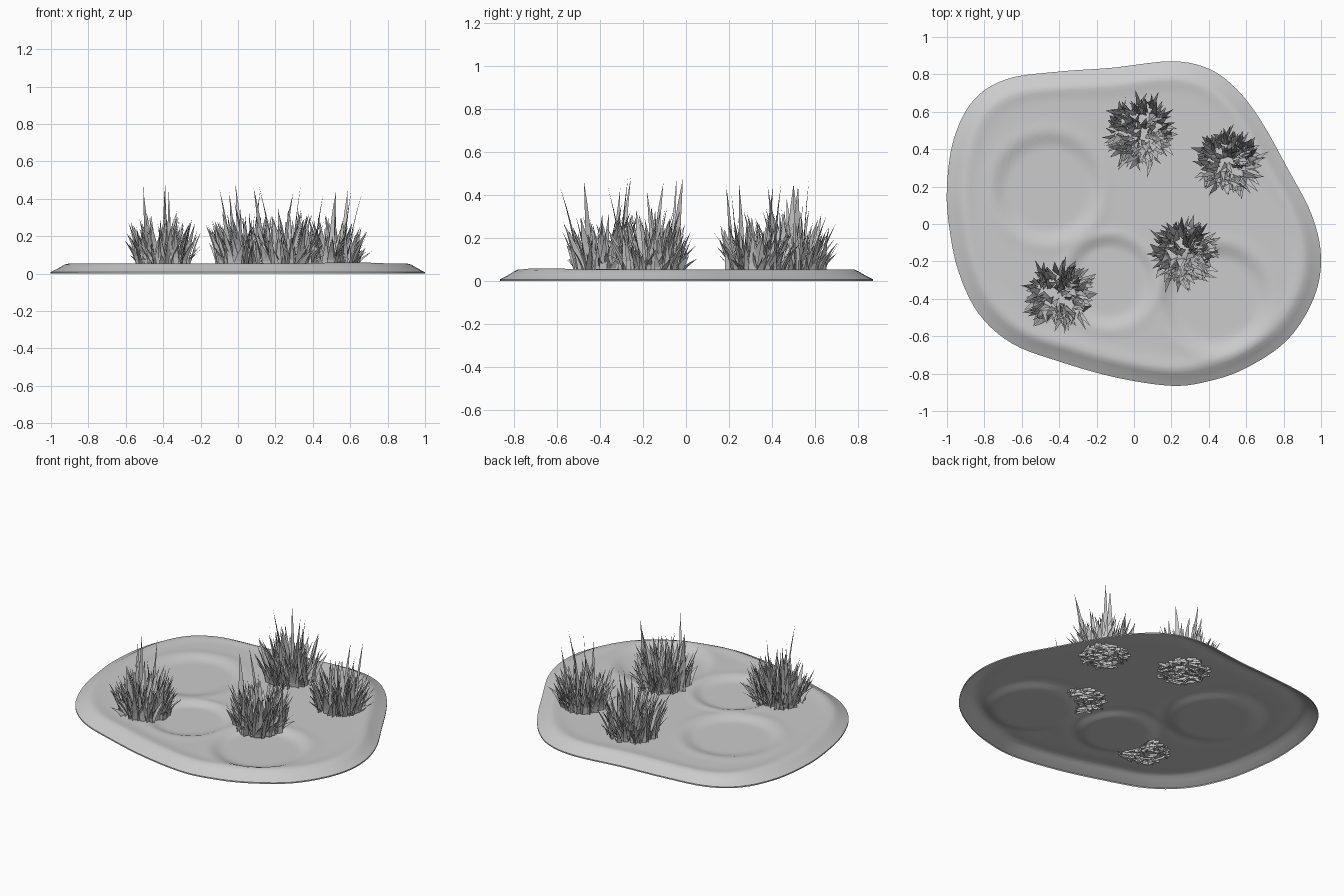
import bpy
import bmesh
import math
import random
from mathutils import Vector

if "Cube" in bpy.data.objects:
    bpy.data.objects.remove(bpy.data.objects["Cube"], do_unlink=True)

random.seed(7)

grey = bpy.data.materials.new("plain grey")
grey.use_nodes = True
grey.diffuse_color = (0.6, 0.6, 0.6, 1)
grey.node_tree.nodes["Principled BSDF"].inputs["Base Color"].default_value = (0.6, 0.6, 0.6, 1)

OUTLINE = [(1, -.18), (.95, .05), (.82, .3), (.68, .55), (.55, .72), (.4, .83),
           (.2, .87), (-.12, .835), (-.4, .815), (-.68, .775), (-.86, .66),
           (-.965, .45), (-1, .2), (-.99, 0), (-.94, -.25), (-.83, -.48),
           (-.65, -.64), (-.4, -.735), (-.1, -.82), (.2, -.865), (.4, -.84),
           (.6, -.77), (.82, -.62), (.96, -.4)]
# hollows: centre x, centre y, radius, depth
HOLLOWS = [(-.46, .19, .3, .016), (-.13, -.31, .25, .016), (.44, -.4, .3, .02)]
# tufts: name, centre x, centre y, spread, tallest blade
TUFTS = [("back_grass_tuft", .04, .49, .21, .47),
         ("left_grass_tuft", .5, .33, .19, .42),
         ("middle_grass_tuft", .27, -.16, .2, .45),
         ("front_right_grass_tuft", -.4, -.38, .2, .46)]


def smoothstep(a, b, v):
    t = max(0.0, min(1.0, (v - a) / (b - a)))
    return t * t * (3 - 2 * t)


def closed_curve(points, steps):
    """Smooth closed loop through the points."""
    pts = [Vector(p) for p in points]
    n = len(pts)
    loop = []
    for i in range(n):
        a, b, c, d = (pts[(i + k) % n] for k in (-1, 0, 1, 2))
        for s in range(steps):
            t = s / steps
            loop.append(b + 0.5 * t * (c - a + t * (2 * a - 5 * b + 4 * c - d
                                                    + t * (3 * (b - c) + d - a))))
    return loop


def ground_height(x, y, edge):
    """Height of the turf; edge is the distance in from the outline."""
    z = .008 + .04 * min(1, edge / .085)
    z += .007 * math.exp(-((edge - .1) / .045) ** 2)
    for cx, cy, radius, depth in HOLLOWS:
        d = math.hypot(x - cx, y - cy) / radius
        z -= depth * (1 - smoothstep(.72, 1, d))
        z += .004 * math.exp(-((d - 1.05) / .1) ** 2)
    return z


def finish(bm, name, smooth_angle=None):
    mesh = bpy.data.meshes.new(name)
    bm.to_mesh(mesh)
    bm.free()
    obj = bpy.data.objects.new(name, mesh)
    bpy.context.collection.objects.link(obj)
    mesh.materials.append(grey)
    if smooth_angle:
        bpy.ops.object.select_all(action="DESELECT")
        obj.select_set(True)
        bpy.context.view_layer.objects.active = obj
        bpy.ops.object.shade_smooth_by_angle(angle=math.radians(smooth_angle))
    return obj


# Ground patch: open sheet made of shrinking rings, with a sloping rim
def build_ground():
    bm = bmesh.new()
    loop = closed_curve(OUTLINE, 5)
    n = len(loop)
    rings = [[bm.verts.new((p.x, p.y, 0)) for p in loop]]
    count = 40
    for k in range(count):
        scale = 1 - k / count
        ring = []
        for p in loop:
            q = p * scale
            edge = p.length * (1 - scale)
            ring.append(bm.verts.new((q.x, q.y, ground_height(q.x, q.y, edge))))
        rings.append(ring)
    for outer, inner in zip(rings, rings[1:]):
        for i in range(n):
            j = (i + 1) % n
            bm.faces.new((outer[i], outer[j], inner[j], inner[i]))
    centre = bm.verts.new((0, 0, ground_height(0, 0, 1)))
    for i in range(n):
        bm.faces.new((rings[-1][i], rings[-1][(i + 1) % n], centre))
    finish(bm, "ground_patch", 60)


# One blade: a tapering, bending strip that ends in a point
def add_blade(bm, root, lean_angle, reach, height, width):
    out = Vector((math.cos(lean_angle), math.sin(lean_angle), 0))
    facing = lean_angle + math.pi / 2 + random.uniform(-.9, .9)
    twist = random.uniform(-.8, .8)
    segments = 4
    previous = None
    for s in range(segments):
        t = s / segments
        turn = facing + twist * t
        side = Vector((math.cos(turn), math.sin(turn), 0))
        mid = root + out * reach * t ** 1.5 + Vector((0, 0, height * t))
        half = side * width * .5 * (1 - t) ** .9 * (1 + .5 * t)
        pair = [bm.verts.new(mid - half), bm.verts.new(mid + half)]
        if previous:
            bm.faces.new((previous[0], previous[1], pair[1], pair[0]))
        previous = pair
    tip = bm.verts.new(root + out * reach + Vector((0, 0, height)))
    bm.faces.new((previous[0], previous[1], tip))


# Grass tuft: tall upright blades inside, short splayed ones round the foot
def build_tuft(name, cx, cy, spread, tallest):
    bm = bmesh.new()
    blades = 130
    for i in range(blades):
        angle = random.uniform(0, math.tau)
        r = spread * .72 * math.sqrt(random.random())
        outer = r / spread
        root = Vector((cx + r * math.cos(angle), cy + r * math.sin(angle), .035))
        lean = angle + random.uniform(-.9, .9)
        height = tallest * random.uniform(.28, .78) * (1 - .45 * outer)
        if i < 5:
            height = tallest * random.uniform(.85, 1)
        reach = random.uniform(.02, .07) + .06 * outer * random.random()
        add_blade(bm, root, lean, reach, height, random.uniform(.025, .05))
    skirt = 34
    for i in range(skirt):
        angle = math.tau * (i + random.random()) / skirt
        r = spread * random.uniform(.45, .7)
        root = Vector((cx + r * math.cos(angle), cy + r * math.sin(angle), .035))
        add_blade(bm, root, angle + random.uniform(-.4, .4), random.uniform(.04, .1),
                  random.uniform(.06, .2), random.uniform(.03, .055))
    finish(bm, name)


build_ground()
for tuft in TUFTS:
    build_tuft(*tuft)
